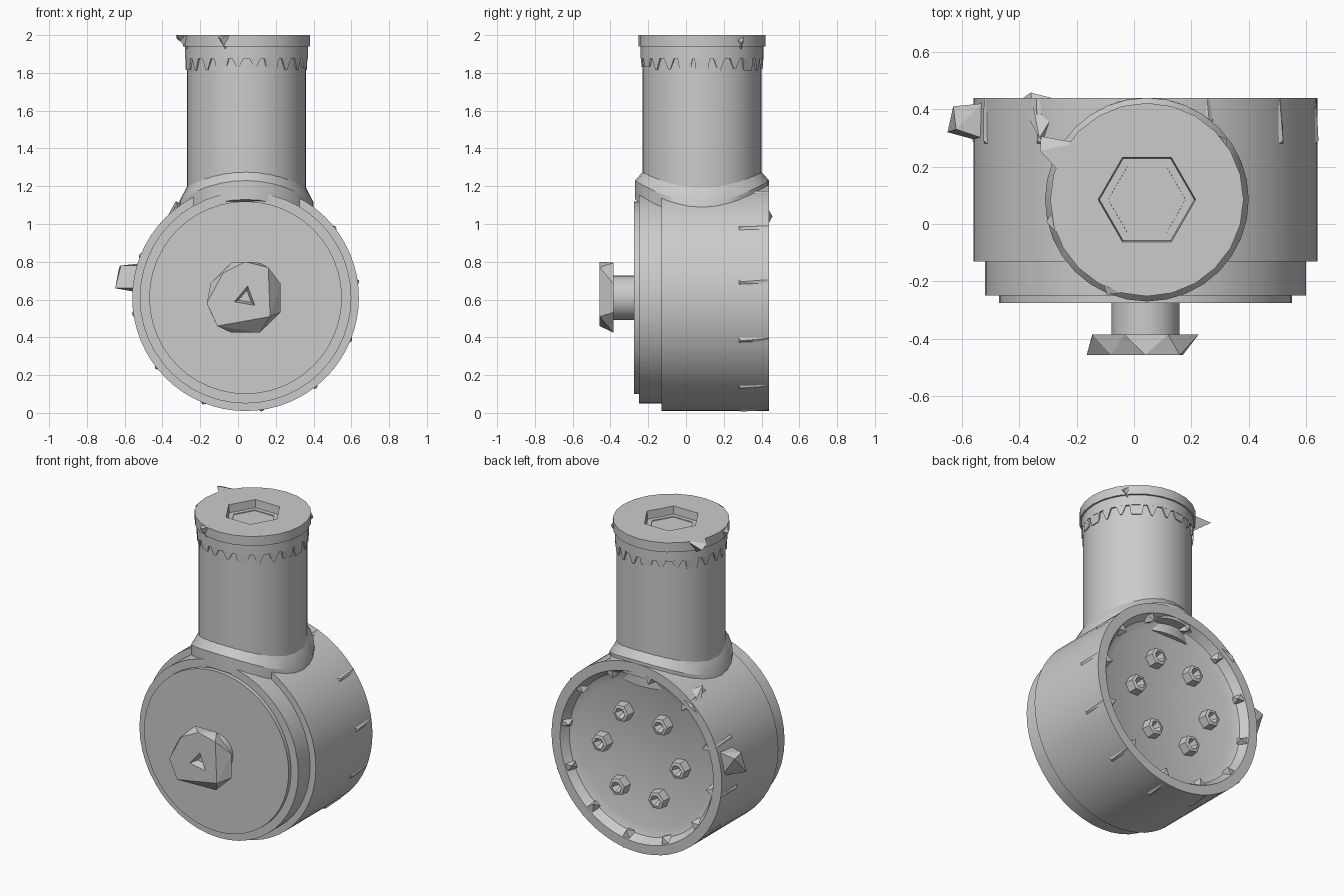
import bpy, bmesh, random
from math import sin, cos, pi, radians, sqrt
from mathutils import Vector

random.seed(4)
cube = bpy.data.objects.get("Cube")
if cube:
    bpy.data.objects.remove(cube, do_unlink=True)

grey = bpy.data.materials.new("plain_grey")
grey.use_nodes = True
grey.diffuse_color = (0.6, 0.6, 0.6, 1)
grey.node_tree.nodes["Principled BSDF"].inputs["Base Color"].default_value = (0.6, 0.6, 0.6, 1)

DX, DZ = 0.04, 0.61      # drum axis, running along y
SX, SY = 0.045, 0.085    # stem axis, running along z


def finish(name, bm, smooth=True):
    bmesh.ops.recalc_face_normals(bm, faces=bm.faces)
    mesh = bpy.data.meshes.new(name)
    bm.to_mesh(mesh)
    bm.free()
    mesh.materials.append(grey)
    ob = bpy.data.objects.new(name, mesh)
    bpy.context.collection.objects.link(ob)
    if smooth:
        bpy.ops.object.select_all(action='DESELECT')
        ob.select_set(True)
        bpy.context.view_layer.objects.active = ob
        bpy.ops.object.shade_smooth_by_angle(angle=radians(30))
    return ob


def drum_point(r, a, y):
    return Vector((DX + r * cos(a), y, DZ + r * sin(a)))


def stem_point(r, a, z):
    return Vector((SX + r * cos(a), SY + r * sin(a), z))


def loft(bm, rings, cap_start=True, cap_end=True):
    """Skin a list of rings that share one point count."""
    vs = [[bm.verts.new(p) for p in ring] for ring in rings]
    n = len(vs[0])
    for a, b in zip(vs, vs[1:]):
        for i in range(n):
            j = (i + 1) % n
            bm.faces.new((a[i], a[j], b[j], b[i]))
    if cap_start:
        bm.faces.new(vs[0])
    if cap_end:
        bm.faces.new(vs[-1])


def lathe(name, profile, point, sides, smooth=True, turn=0.0):
    bm = bmesh.new()
    angles = [turn + 2 * pi * i / sides for i in range(sides)]
    loft(bm, [[point(r, a, h) for a in angles] for r, h in profile])
    return finish(name, bm, smooth)


def add_hull(bm, points):
    vs = [bm.verts.new(p) for p in points]
    bmesh.ops.convex_hull(bm, input=vs)


# Drum with a dished back, and the stepped front cover
lathe("drum_body", [(0.6, -0.13), (0.6, 0.44), (0.54, 0.44), (0.51, 0.39), (0.46, 0.37)],
      drum_point, 64)
lathe("front_cover", [(0.56, -0.12), (0.56, -0.25), (0.51, -0.25), (0.51, -0.275)],
      drum_point, 48)
lathe("front_shaft", [(0.118, -0.26), (0.118, -0.41)], drum_point, 24)

# Chipped knob on the shaft, with a pointed socket in its face
bm = bmesh.new()
back = [drum_point(0.2, radians(22 + 45 * i), -0.385) for i in range(8)]
front = [Vector((x, -0.457, z)) for x, z in
         ((-0.165, 0.58), (-0.08, 0.74), (0.04, 0.8), (0.16, 0.77), (0.17, 0.51), (-0.11, 0.46))]
add_hull(bm, back + front)
knob = finish("front_knob", bm, False)
bm = bmesh.new()
loft(bm, [[drum_point(0.07, radians(120 * i + 80), -0.47) for i in range(3)],
          [drum_point(0.04, radians(120 * i + 80), -0.41) for i in range(3)]])
cutter = finish("knob_socket_cutter", bm, False)
cutter.hide_render = True
cutter.hide_viewport = True
mod = knob.modifiers.new("socket", 'BOOLEAN')
mod.operation = 'DIFFERENCE'
mod.object = cutter
mod.solver = 'EXACT'

# Saddle collar that blends the drum into the stem
bm = bmesh.new()
angles = [2 * pi * i / 32 for i in range(32)]


def saddle_ring(r, curve, drop=0.0):
    ring = []
    for a in angles:
        p = stem_point(r, a, 0)
        p.z = DZ + sqrt(curve ** 2 - (p.x - DX) ** 2) - drop
        ring.append(p)
    return ring


loft(bm, [saddle_ring(0.355, 0.62, 0.1), saddle_ring(0.355, 0.62), saddle_ring(0.315, 0.665)])
finish("saddle_collar", bm)

# Stem, neck band and top flange with a stepped six-sided socket
lathe("stem", [(0.315, 1.05), (0.315, 1.9)], stem_point, 48)
lathe("neck_band", [(0.325, 1.875), (0.325, 1.945)], stem_point, 32)
bm = bmesh.new()
rim = [2 * pi * i / 24 for i in range(24)]


def hex_radius(r, a):
    return r * cos(pi / 6) / cos((a % (pi / 3)) - pi / 6)


rings = [[stem_point(0.337, a, z) for a in rim] for z in (1.94, 2.0)]
for r, z in ((0.17, 2.0), (0.165, 1.95), (0.135, 1.95), (0.13, 1.89)):
    rings.append([stem_point(hex_radius(r, a), a, z) for a in rim])
loft(bm, rings)
finish("top_flange", bm)

# Ragged teeth hanging under the neck band
bm = bmesh.new()
for i in range(22):
    a = 2 * pi * i / 22
    w = 0.1 if i % 3 else 0.13
    tip = 0.02 if i % 3 else 0.1
    low = 1.81 + random.uniform(0, 0.025)
    add_hull(bm, [stem_point(0.325, a - w, 1.88), stem_point(0.325, a + w, 1.88),
                  stem_point(0.3, a - w, 1.88), stem_point(0.3, a + w, 1.88),
                  stem_point(0.322, a - tip, low), stem_point(0.322, a + tip, low),
                  stem_point(0.3, a, low)])
finish("neck_teeth", bm, False)

# Torn spikes on the flange rim
bm = bmesh.new()
for deg, reach, z in ((152, 0.43, 1.98), (195, 0.36, 1.97), (250, 0.36, 1.98), (40, 0.35, 1.96)):
    a = radians(deg)
    add_hull(bm, [stem_point(0.31, a - 0.2, 2.0), stem_point(0.31, a + 0.2, 2.0),
                  stem_point(0.32, a, 1.92), stem_point(reach, a - 0.05, z),
                  stem_point(reach - 0.02, a + 0.06, 2.0)])
finish("flange_spikes", bm, False)

# Clips around the back edge: an outer wedge and an inner burr each
outer, inner = bmesh.new(), bmesh.new()
for i in range(12):
    a = radians(8 + 30 * i)
    add_hull(outer, [drum_point(0.59, a - 0.045, 0.27), drum_point(0.59, a + 0.045, 0.27),
                     drum_point(0.609, a, 0.29), drum_point(0.595, a - 0.02, 0.44),
                     drum_point(0.603, a + 0.02, 0.44)])
    add_hull(inner, [drum_point(0.56, a - 0.06, 0.43), drum_point(0.56, a + 0.06, 0.435),
                     drum_point(0.49, a + 0.02, 0.435), drum_point(0.5, a - 0.04, 0.38),
                     drum_point(0.5, a + 0.05, 0.38)])
finish("edge_clips", outer, False)
finish("rim_burrs", inner, False)

# Six hollow bolts in the back dish
bm = bmesh.new()
for i in range(6):
    c = drum_point(0.275, radians(60 * i + 3), 0)

    def bolt_ring(r, y):
        return [Vector((c.x + r * cos(k * pi / 3 + i), y, c.z + r * sin(k * pi / 3 + i)))
                for k in range(6)]

    loft(bm, [bolt_ring(0.06, 0.36), bolt_ring(0.055, 0.425),
              bolt_ring(0.035, 0.43), bolt_ring(0.015, 0.385)])
finish("back_bolts", bm, False)

# Side lug on the drum and a small burr beside the collar
bm = bmesh.new()
add_hull(bm, [(-0.53, 0.3, 0.78), (-0.53, 0.42, 0.79), (-0.54, 0.29, 0.66), (-0.54, 0.41, 0.64),
              (-0.63, 0.41, 0.77), (-0.65, 0.32, 0.66), (-0.62, 0.33, 0.78)])
finish("side_lug", bm, False)
bm = bmesh.new()
add_hull(bm, [(-0.25, 0.43, 1.09), (-0.4, 0.43, 0.99), (-0.36, 0.458, 1.04),
              (-0.33, 0.3, 1.12), (-0.3, 0.28, 1.05)])
finish("collar_burr", bm, False)
